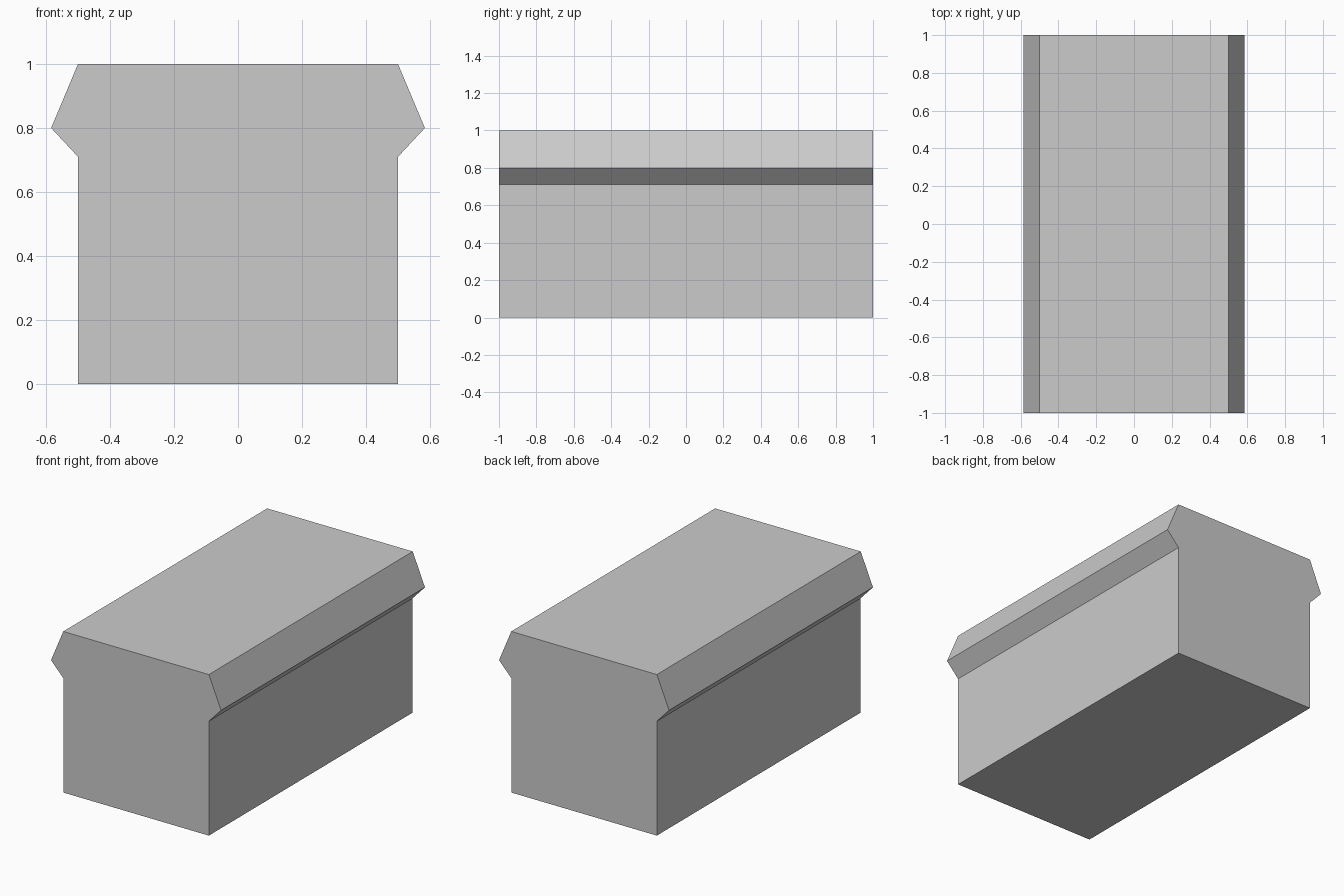
import bpy
import bmesh

if "Cube" in bpy.data.objects:
    bpy.data.objects.remove(bpy.data.objects["Cube"])

LENGTH = 2.0

# Right half of the cross-section (x, z), bottom to top; the left half is mirrored
half = [(0.5, 0.0), (0.5, 0.71), (0.584, 0.8), (0.5, 1.0)]
profile = half + [(-x, z) for x, z in reversed(half)]

# Block with a flared rim along both long sides, extruded front to back
bm = bmesh.new()
front = bm.faces.new([bm.verts.new((x, -LENGTH / 2, z)) for x, z in profile])
result = bmesh.ops.extrude_face_region(bm, geom=[front], use_keep_orig=True)
back = [v for v in result["geom"] if isinstance(v, bmesh.types.BMVert)]
bmesh.ops.translate(bm, verts=back, vec=(0, LENGTH, 0))
bmesh.ops.recalc_face_normals(bm, faces=bm.faces)

mesh = bpy.data.meshes.new("rimmed_block")
bm.to_mesh(mesh)
bm.free()
block = bpy.data.objects.new("rimmed_block", mesh)
bpy.context.collection.objects.link(block)
